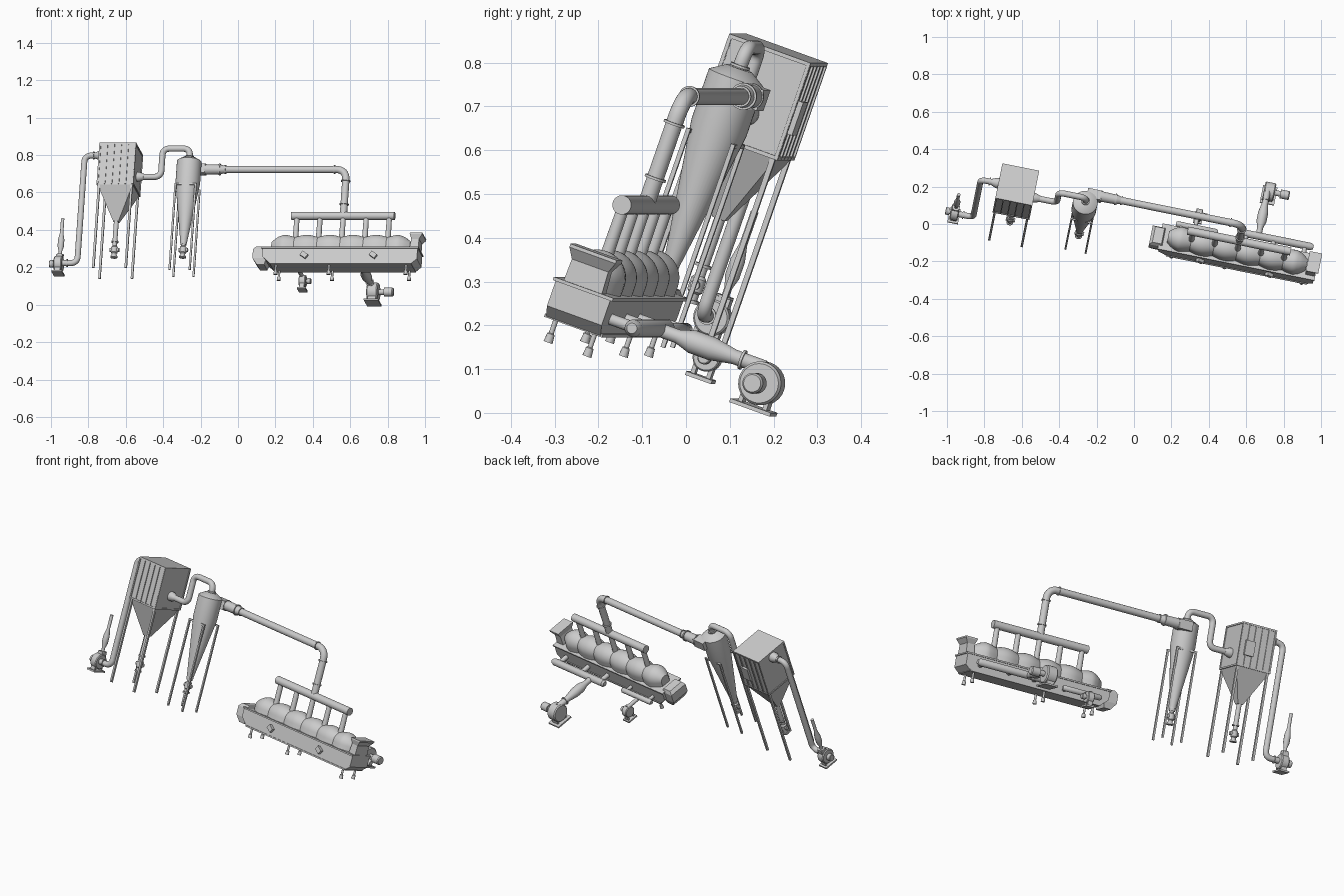
import bpy, bmesh, math
from mathutils import Vector, Matrix

if "Cube" in bpy.data.objects:
    bpy.data.objects.remove(bpy.data.objects["Cube"])

# The plant is built upright in local axes, then leaned back and turned as a whole
LEAN = Matrix.Rotation(math.radians(-11.4), 4, 'Z') @ Matrix.Rotation(math.radians(-19.5), 4, 'X')
GROUND = 0.108
AX = {'U': Vector((1, 0, 0)), 'V': Vector((0, 1, 0)), 'W': Vector((0, 0, 1))}


def finish(name, bm, smooth=True):
    bmesh.ops.recalc_face_normals(bm, faces=bm.faces)
    me = bpy.data.meshes.new(name)
    bm.to_mesh(me)
    bm.free()
    ob = bpy.data.objects.new(name, me)
    bpy.context.collection.objects.link(ob)
    if smooth:
        bpy.context.view_layer.objects.active = ob
        bpy.ops.object.select_all(action='DESELECT')
        ob.select_set(True)
        bpy.ops.object.shade_smooth_by_angle(angle=math.radians(35))
    return ob


def loft(name, rings, smooth=True):
    bm = bmesh.new()
    vr = [[bm.verts.new(p) for p in ring] for ring in rings]
    n = len(rings[0])
    for a, b in zip(vr, vr[1:]):
        for i in range(n):
            bm.faces.new((a[i], a[(i + 1) % n], b[(i + 1) % n], b[i]))
    bm.faces.new(vr[0])
    bm.faces.new(vr[-1])
    return finish(name, bm, smooth)


def rect(u0, u1, v0, v1, w):
    return [(u0, v0, w), (u1, v0, w), (u1, v1, w), (u0, v1, w)]


def box(name, u0, u1, v0, v1, w0, w1):
    return loft(name, [rect(u0, u1, v0, v1, w0), rect(u0, u1, v0, v1, w1)], False)


def lathe(name, origin, axis, profile, n=24):
    d = AX[axis]
    a = AX['V'] if axis != 'V' else AX['W']
    b = d.cross(a)
    rings = []
    for t, r in profile:
        c = Vector(origin) + d * t
        rings.append([c + (a * math.cos(k) + b * math.sin(k)) * r
                      for k in (2 * math.pi * i / n for i in range(n))])
    return loft(name, rings)


def pipe(name, pts, r, bend=0.045, n=20):
    pts = [Vector(p) for p in pts]
    path = [pts[0]]
    for p, q, s in zip(pts, pts[1:], pts[2:]):
        a, b = q + (p - q).normalized() * bend, q + (s - q).normalized() * bend
        for i in range(9):
            t = i / 8
            w = 0.8  # rational weight keeps the elbow round
            k = (1 - t) ** 2 + 2 * w * t * (1 - t) + t * t
            path.append((a * (1 - t) ** 2 + q * 2 * w * t * (1 - t) + b * t * t) / k)
    path.append(pts[-1])
    tang = [(path[min(i + 1, len(path) - 1)] - path[max(i - 1, 0)]).normalized() for i in range(len(path))]
    side = tang[0].orthogonal().normalized()
    rings = []
    for c, t in zip(path, tang):
        side = (side - t * side.dot(t)).normalized()
        up = t.cross(side)
        rings.append([c + (side * math.cos(k) + up * math.sin(k)) * r
                      for k in (2 * math.pi * i / n for i in range(n))])
    return loft(name, rings)


def flange(name, c, axis, r, h=0.006):
    return lathe(name, c, axis, [(-h / 2, r), (h / 2, r)])


def legs(name, us, vs, top, t=0.006):
    for i, u in enumerate(us):
        for j, v in enumerate(vs):
            box(f"{name}_{i}{j}", u - t, u + t, v - t, v + t, GROUND, top)


def rotary_valve(name, u, v, top):
    lathe(name, (u, v, 0), 'W', [(top, .013), (.29, .013), (.29, .019), (.283, .019), (.283, .012), (.262, .012),
          (.255, .018), (.225, .018), (.22, .013), (.205, .013), (.205, .019), (.197, .019)])
    lathe(name + "_drive", (u, v, .24), 'U', [(-.024, .011), (.026, .011)], 16)


def fan(name, u, v, w, r, half, motor):
    lathe(name + "_volute", (u, v, w), 'U', [(-half, r * .55), (-half, r * .9), (-half * .8, r),
          (half * .8, r), (half, r * .9), (half, r * .5)], 32)
    m = motor
    lathe(name + "_motor", (u, v, w), 'U', [(0, r * .3), (m * .55, r * .3), (m * .55, r * .48), (m * .95, r * .48), (m, r * .4)])
    box(name + "_base", u - half * 1.3, u + max(half * 1.3, m * .35), v - r, v + r, GROUND - .003, GROUND + .006)
    for s in (-1, 1):
        box(name + "_stand", u - half * .7, u + half * .7, v + s * r * .6 - .005, v + s * r * .6 + .005, GROUND, w)


# Bag filter housing
CV = -.198
B0, B1, F0, F1 = -.750, -.557, -.295, -.102
box("filter_housing", B0, B1, F0, F1, .58, .808)
box("filter_roof", B0 - .004, B1 + .004, F0 - .004, F1 + .004, .804, .813)
box("filter_bottom_rim", B0 - .004, B1 + .004, F0 - .004, F1 + .004, .577, .586)
for i in range(6):
    u = B0 + .002 + i * (B1 - B0 - .004) / 5
    for v in (F0, F1):
        box("filter_rib", u - .003, u + .003, v - .005, v + .005, .58, .806)
for u in (B0, B1):
    for v in (F0, F1):
        box("filter_corner_post", u - .004, u + .004, v - .004, v + .004, .58, .81)
box("filter_door", -.64, -.585, F1, F1 + .012, .64, .72)
loft("filter_hopper", [rect(B0, B1, F0, F1, .58), rect(-.668, -.638, CV - .015, CV + .015, .40)], False)
rotary_valve("filter_valve", -.653, CV, .41)
legs("filter_leg", (B0 + .008, B1 - .008), (F0 + .008, F1 - .008), .60)

# Clean air pipe, exhaust fan and stack
lathe("clean_air_collar", (0, -.20, .775), 'U', [(B0, .028), (-.765, .028), (-.79, .017)])
pipe("clean_air_pipe", [(-.78, -.20, .775), (-.85, -.20, .775), (-.85, -.20, .165), (-.93, -.20, .165)], .016, .035)
flange("clean_air_flange", (-.80, -.20, .775), 'U', .021)
flange("clean_air_flange_low", (-.905, -.20, .165), 'U', .021)
fan("exhaust_fan", -.952, -.195, .162, .042, .022, -.05)
box("exhaust_outlet", -.968, -.934, -.20, -.166, .165, .215)
lathe("exhaust_stack", (-.95, -.183, 0), 'W', [(.213, .020), (.219, .020), (.219, .009), (.238, .009), (.265, .017),
      (.305, .017), (.345, .009), (.423, .009)])

# Cyclone separator
CU = -.278
lathe("cyclone_body", (CU, CV, 0), 'W', [(.27, .016), (.62, .066), (.742, .066), (.765, .030), (.765, .018)], 40)
rotary_valve("cyclone_valve", CU, CV, .28)
legs("cyclone_leg", (CU - .055, CU + .055), (CV - .055, CV + .055), .60, .005)
for s in (-1, 1):
    box("cyclone_leg_tie", CU - .055, CU + .055, CV + s * .055 - .004, CV + s * .055 + .004, .59, .60)
pipe("cyclone_outlet_pipe", [(CU, CV, .74), (CU, CV, .815), (-.427, CV, .815), (-.427, CV, .655), (B1, CV, .655)], .0165, .035)
lathe("filter_inlet_collar", (0, CV, .655), 'U', [(B1, .026), (-.545, .026), (-.52, .017)])
flange("cyclone_outlet_flange", (CU, CV, .77), 'W', .023)

# Main flue pipe from furnace to cyclone
M = -.138
box("cyclone_inlet_scroll", CU, -.198, M - .028, M + .025, .692, .742)
lathe("flue_reducer", (0, M, .718), 'U', [(-.205, .031), (-.197, .031), (-.197, .028), (-.125, .026), (-.125, .031),
      (-.117, .031), (-.117, .026), (-.095, .020)])
pipe("flue_pipe", [(-.10, M, .718), (.57, M, .718), (.57, M, .45)], .0195, .055)
for u in (-.09, .505):
    flange("flue_flange", (u, M, .718), 'U', .024)
for w in (.652, .52):
    flange("flue_drop_flange", (.57, M, w), 'W', .025)

# Exhaust manifold
lathe("manifold", (0, M, .455), 'U', [(.288, .022), (.85, .022)], 28)
PIPES = [.318 + .126 * i for i in range(5)]
for u in PIPES:
    lathe("manifold_riser", (u, M, 0), 'W', [(.31, .016), (.355, .015), (.455, .014)], 16)

# Furnace: row of bulging vaults on a trough
FV = -.130
rings = []
for i in range(61):
    f = i / 10
    r = .050 + .013 * math.sin(math.pi * (f % 1))
    e = min(f, 6 - f)
    if e < .5:
        r = .060 * (.45 + .55 * math.sin(math.pi * e))
    arc = [(FV + r * 1.02 * math.cos(k), .283 + r * math.sin(k)) for k in (math.pi * j / 20 for j in range(21))]
    ring = [(FV + r * 1.02, .245)] + arc + [(FV - r * 1.02, .245)]
    rings.append([(.192 + .126 * f, v, w) for v, w in ring])
loft("furnace_vaults", rings)
T0, T1 = -.197, -.062
side = [(.155, .258), (1.0, .258), (1.0, .19), (.97, .165), (.20, .165), (.155, .205)]
loft("furnace_trough", [[(u, v, w) for u, w in side] for v in (T0, T1)], False)
box("trough_rim", .15, 1.005, T0 - .006, T1 + .006, .25, .258)
box("trough_bottom_rail", .20, .97, T0 - .004, T1 + .004, .162, .170)
for i, u in enumerate((.23, .52, .94)):
    for v in (-.178, -.082):
        lathe("furnace_foot", (u, v, 0), 'W', [(GROUND, .011), (GROUND + .02, .009), (GROUND + .022, .006), (.17, .006)], 12)
for u in (.385, .762):
    ob = box("inspection_port", -.018, .018, -.018, .012, -.013, .013)
    ob.matrix_world = Matrix.Translation((u, T0, .21)) @ Matrix.Rotation(math.radians(35), 4, 'Y')

# Feed hopper at the right end, discharge chute at the left
loft("feed_hopper", [rect(.95, 1.0, -.18, -.085, .25), rect(.958, 1.0, -.178, -.088, .31),
     rect(.95, 1.018, -.189, -.075, .335), rect(.95, 1.018, -.189, -.075, .343)], False)
loft("discharge_chute", [rect(.125, .165, -.175, -.085, .165), rect(.10, .175, -.185, -.075, .20),
     rect(.10, .175, -.185, -.075, .25), rect(.115, .165, -.175, -.085, .268)], False)

# Combustion air fan with silencer and header pipe
fan("air_fan", .675, .272, .168, .050, .030, .11)
lathe("air_duct", (.665, 0, .203), 'V', [(0, .016), (.05, .016), (.085, .027), (.135, .027), (.19, .017), (.265, .017)])
flange("air_duct_flange", (.665, .21, .203), 'V', .023)
lathe("air_header", (0, 0, .205), 'U', [(.56, .012), (.57, .020), (.95, .020), (.965, .012)])
for u in (.60, .75, .92):
    lathe("air_branch", (u, 0, .205), 'V', [(T1 - .01, .013), (0, .013)], 16)

# Small cooling fan with its header
fan("cooling_fan", .33, .068, .158, .032, .018, .045)
lathe("cooling_duct", (.325, 0, .185), 'V', [(-.02, .011), (.07, .011)], 16)
lathe("cooling_header", (0, -.02, .195), 'U', [(.22, .010), (.228, .015), (.44, .015), (.448, .010)], 20)
for u in (.25, .42):
    lathe("cooling_branch", (u, 0, .195), 'V', [(T1 - .01, .010), (-.02, .010)], 16)

bpy.context.view_layer.update()
for ob in bpy.context.scene.objects:
    ob.matrix_world = LEAN @ ob.matrix_world
